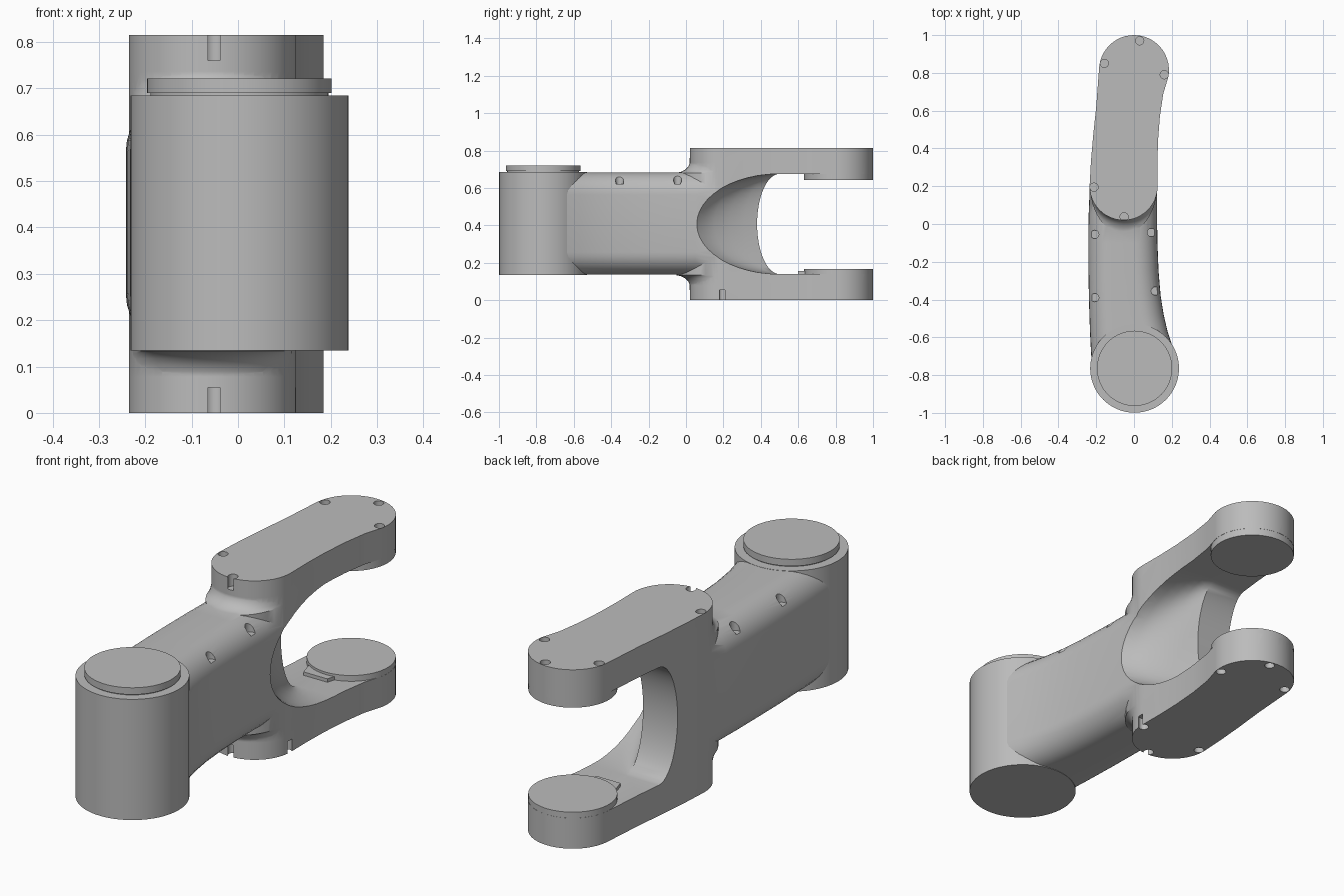
import bpy, bmesh
from math import sin, cos, pi, radians

if "Cube" in bpy.data.objects:
    bpy.data.objects.remove(bpy.data.objects["Cube"])

MID = 0.4075            # height of the symmetry plane
TOP = 2 * MID

grey = bpy.data.materials.new("satin_grey")
grey.use_nodes = True
grey.diffuse_color = (0.5, 0.5, 0.5, 1)
grey.node_tree.nodes["Principled BSDF"].inputs["Base Color"].default_value = (0.5, 0.5, 0.5, 1)


def finish(name, bm):
    bmesh.ops.recalc_face_normals(bm, faces=bm.faces)
    mesh = bpy.data.meshes.new(name)
    bm.to_mesh(mesh)
    bm.free()
    mesh.materials.append(grey)
    obj = bpy.data.objects.new(name, mesh)
    bpy.context.collection.objects.link(obj)
    return obj


def activate(obj):
    bpy.ops.object.select_all(action="DESELECT")
    obj.select_set(True)
    bpy.context.view_layer.objects.active = obj


def smooth(obj):
    activate(obj)
    bpy.ops.object.shade_smooth_by_angle(angle=radians(32))


def loft_into(bm, rings):
    """Skin closed rings of equal length and cap both ends."""
    loops = [[bm.verts.new(p) for p in ring] for ring in rings]
    n = len(loops[0])
    for a, b in zip(loops, loops[1:]):
        for i in range(n):
            j = (i + 1) % n
            bm.faces.new((a[i], a[j], b[j], b[i]))
    bm.faces.new(loops[0])
    bm.faces.new(loops[-1])
    return loops


def loft(name, rings):
    bm = bmesh.new()
    loft_into(bm, rings)
    return finish(name, bm)


def circle(x, y, r, z, n=64):
    return [(x + r * cos(2 * pi * i / n), y + r * sin(2 * pi * i / n), z) for i in range(n)]


def disc(name, x, y, r, z0, z1):
    obj = loft(name, [circle(x, y, r, z0), circle(x, y, r, z1)])
    smooth(obj)
    return obj


def combine(obj, other, operation):
    activate(obj)
    mod = obj.modifiers.new("cut", "BOOLEAN")
    mod.operation = operation
    mod.solver = "EXACT"
    mod.object = other
    bpy.ops.object.modifier_apply(modifier=mod.name)
    bpy.data.objects.remove(other)


def arc(cx, cy, rx, ry, a0, a1, n):
    return [(cx + rx * cos(radians(a0 + (a1 - a0) * i / n)),
             cy + ry * sin(radians(a0 + (a1 - a0) * i / n))) for i in range(n + 1)]


# Fork block: slightly bent plan outline with rounded upper and lower rims
NOSE_X, NOSE_Y = -0.055, 0.2
outline = (arc(NOSE_X, NOSE_Y, 0.18, 0.18, 180, 360, 24)
           + [(0.124, 0.32), (0.127, 0.44), (0.137, 0.57), (0.155, 0.69)]
           + arc(0, 0.815, 0.185, 0.185, -12, 174, 24)
           + [(-0.2, 0.62), (-0.216, 0.47), (-0.228, 0.33)])
bm = bmesh.new()
loops = loft_into(bm, [[(x, y, z) for x, y in outline] for z in (0, TOP)])
rims = [e for e in bm.edges if abs(e.verts[0].co.z - e.verts[1].co.z) < 0.001]
bmesh.ops.bevel(bm, geom=rims, offset=0.078, segments=5, profile=0.43,
                affect="EDGES", clamp_overlap=False)
arm = finish("forked_arm", bm)


# Arm body: rounded rectangular sections following the bend
def body_section(y, x0, x1, z0=0.137, z1=0.684, r=0.12):
    ring = []
    for cx, cz, a in ((x1 - r, z1 - r, 0), (x0 + r, z1 - r, 90),
                      (x0 + r, z0 + r, 180), (x1 - r, z0 + r, 270)):
        ring += [(x, y, z) for x, z in arc(cx, cz, r, r, a, a + 90, 8)]
    return ring


spine = [(-0.72, -0.225, 0.225), (-0.65, -0.229, 0.205), (-0.57, -0.233, 0.178),
         (-0.48, -0.236, 0.157), (-0.38, -0.239, 0.141), (-0.25, -0.241, 0.13),
         (-0.1, -0.242, 0.124), (0.05, -0.24, 0.122), (0.2, -0.234, 0.122),
         (0.35, -0.21, 0.11)]
combine(arm, loft("body", [body_section(*s) for s in spine]), "UNION")

# Flared skirt blending the fork nose into the body
flare = [(0.333, 0.178), (0.318, 0.182), (0.303, 0.191), (0.29, 0.205),
         (0.28, 0.224), (0.274, 0.25)]
levels = [(MID - h, r) for h, r in flare] + [(MID + h, r) for h, r in reversed(flare)]
skirt = [[(x, y, z) for x, y in
          arc(NOSE_X, NOSE_Y, 0.177, r, 180, 360, 24) + [(0.1, 0.27), (-0.2, 0.27)]]
         for z, r in levels]
combine(arm, loft("skirt", skirt), "UNION")


# Fork mouth, with a scooped hollow opening toward +x
def mouth_section(x, back):
    ring = []
    for i in range(25):
        t = -pi / 2 + pi * i / 24
        ring.append((x, 0.5 - (0.5 - back) * cos(t), MID + 0.268 * sin(t)))
    return ring + [(x, 1.3, MID + 0.268), (x, 1.3, MID - 0.268)]


mouth = [(-0.4, 0.38), (-0.05, 0.38), (-0.03, 0.31), (0, 0.23), (0.04, 0.15),
         (0.08, 0.095), (0.125, 0.055), (0.2, 0.02)]
combine(arm, loft("mouth", [mouth_section(*m) for m in mouth]), "DIFFERENCE")

# Screw pockets around the fork rims and along the body
bm = bmesh.new()
fork_screws = [(0.03, 0.97), (-0.157, 0.85), (0.16, 0.79),
               (-0.212, 0.195), (0.108, 0.195), (-0.052, 0.038)]
body_screws = [(-0.208, -0.055), (0.092, -0.045), (-0.208, -0.39), (0.113, -0.355)]
pockets = [(x, y, 0.76, 0.9) for x, y in fork_screws]
pockets += [(x, y, TOP - 0.76, -0.1) for x, y in fork_screws]
pockets += [(x, y, 0.622, 0.72) for x, y in body_screws]
for x, y, z0, z1 in pockets:
    loft_into(bm, [circle(x, y, 0.022, z0, 16), circle(x, y, 0.022, z1, 16)])
combine(arm, finish("pockets", bm), "DIFFERENCE")
smooth(arm)

# Joint barrel and its raised cap
disc("joint_barrel", 0.003, -0.764, 0.235, 0.135, 0.685)
disc("joint_cap_neck", 0.003, -0.764, 0.192, 0.68, 0.695)
disc("joint_cap", 0.003, -0.764, 0.199, 0.69, 0.721)

# Bearing pads inside both fork tips
disc("upper_pad", 0, 0.815, 0.184, 0.642, 0.72)
disc("lower_pad", 0, 0.815, 0.184, 0.09, 0.166)

# Small locking tab beside the lower pad
tab = [[(x, y, z) for x, y in ((-0.09, 0.6), (0.03, 0.6), (0.06, 0.7), (-0.12, 0.7))]
       for z in (0.13, 0.155)]
loft("lower_pad_tab", tab)
